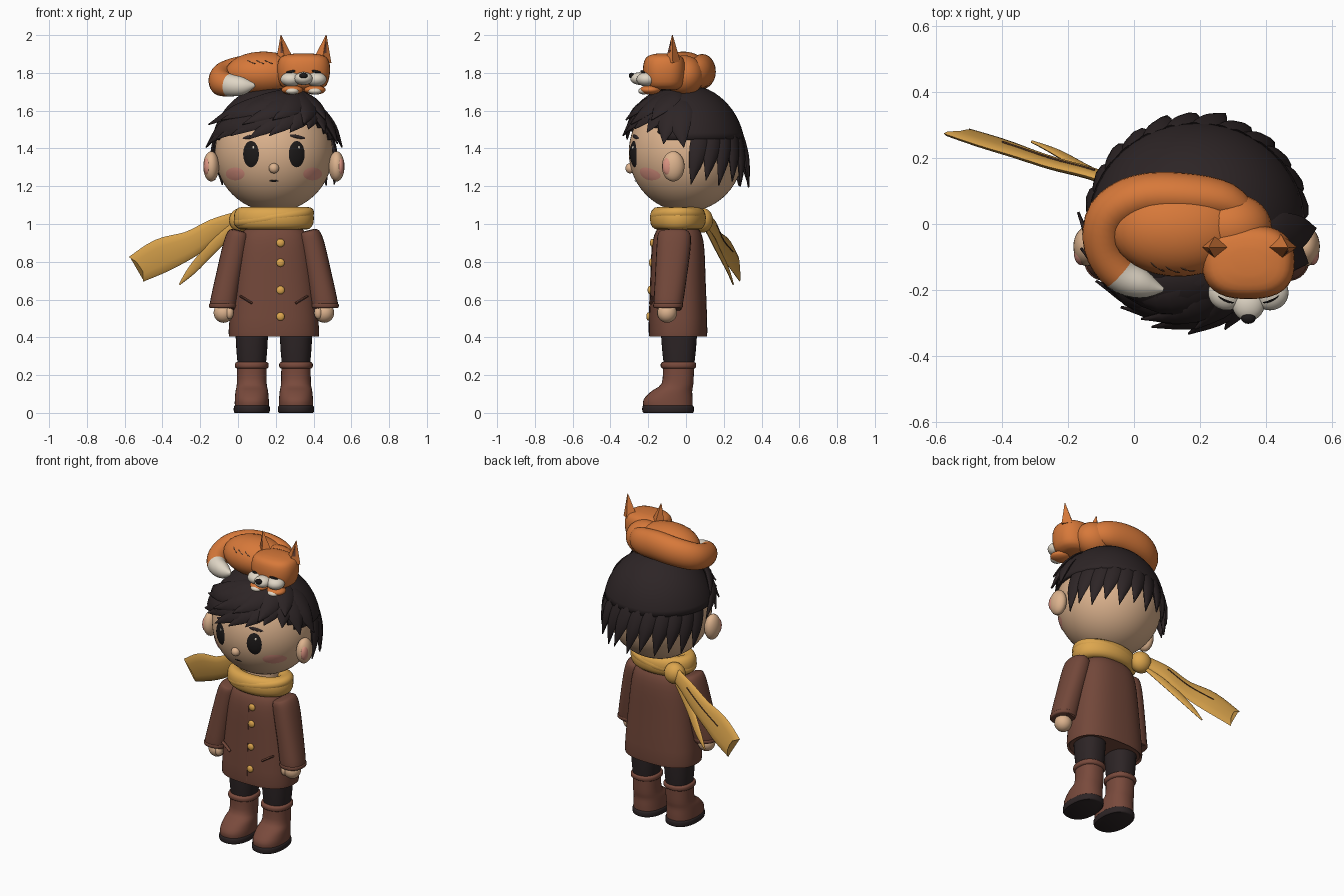
import bpy, bmesh, math
from mathutils import Vector, Matrix

cube = bpy.data.objects.get("Cube")
if cube:
    bpy.data.objects.remove(cube, do_unlink=True)

CX = 0.19                       # the figure's own middle
HEAD = Vector((CX, 0, 1.38))
HEAD_R = (0.312, 0.303, 0.315)
made = []


def material(name, r, g, b):
    m = bpy.data.materials.new(name)
    m.use_nodes = True
    m.diffuse_color = (r, g, b, 1)
    bsdf = m.node_tree.nodes["Principled BSDF"]
    bsdf.inputs["Base Color"].default_value = (r, g, b, 1)
    bsdf.inputs["Roughness"].default_value = 0.8
    return m


SKIN = material("skin", .72, .45, .27)
HAIR = material("charcoal hair", .026, .018, .019)
COAT = material("coat brown", .17, .064, .042)
BOOT = material("boot brown", .19, .068, .045)
FUR = material("fox orange", .68, .19, .042)
SCARF = material("mustard", .72, .38, .075)
CREAM = material("cream", .74, .67, .56)
PINK = material("blush pink", .7, .29, .22)
DARK = material("dark brown", .1, .045, .022)
BLACK = material("black", .012, .01, .01)


def finish(name, bm, *mats):
    bmesh.ops.recalc_face_normals(bm, faces=bm.faces)
    me = bpy.data.meshes.new(name)
    bm.to_mesh(me)
    bm.free()
    for m in mats:
        me.materials.append(m)
    ob = bpy.data.objects.new(name, me)
    bpy.context.collection.objects.link(ob)
    made.append(ob)
    return ob


def ball(name, centre, radii, mat, seg=28):
    bm = bmesh.new()
    mx = Matrix.Translation(centre) @ Matrix.Diagonal((*radii, 1))
    bmesh.ops.create_uvsphere(bm, u_segments=seg, v_segments=seg // 2, radius=1, matrix=mx)
    return finish(name, bm, mat)


def spline(rows, sub, closed):
    n, out = len(rows), []
    for i in range(n if closed else n - 1):
        a, b, c, d = [rows[j % n] if closed else rows[min(max(j, 0), n - 1)]
                      for j in (i - 1, i, i + 1, i + 2)]
        for k in range(sub):
            t = k / sub
            out.append([q + .5 * t * (r - p + t * (2*p - 5*q + 4*r - s + t * (3*(q - r) + s - p)))
                        for p, q, r, s in zip(a, b, c, d)])
    return out if closed else out + [rows[-1]]


def sweep(name, rows, mat, normal=(0, -1, 0), sub=4, seg=16, power=2.0,
          flat=False, closed=False, notch=0, tip=None, tip_from=1):
    """Loft rows of (x, y, z, half width, half thickness); normal may follow the point."""
    rows = spline(rows, sub, closed)
    pts = [Vector(r[:3]) for r in rows]
    n, bm, rings = len(rows), bmesh.new(), []
    for i, (p, r) in enumerate(zip(pts, rows)):
        nxt = pts[(i + 1) % n] if closed else pts[min(i + 1, n - 1)]
        prv = pts[i - 1] if closed else pts[max(i - 1, 0)]
        tan = Vector((0, 0, 1)) if flat else (nxt - prv).normalized()
        nor = Vector(normal(p) if callable(normal) else normal)
        nor = (nor - tan * nor.dot(tan)).normalized()
        side, ring = tan.cross(nor), []
        for k in range(seg):
            c, s = math.cos(math.tau * k / seg), math.sin(math.tau * k / seg)
            u = math.copysign(abs(c) ** (2 / power), c)
            v = math.copysign(abs(s) ** (2 / power), s)
            q = p + side * u * max(r[3], .001) + nor * v * max(r[4], .001)
            if i == n - 1:
                q -= tan * notch * (1 - abs(u))
            ring.append(bm.verts.new(q))
        rings.append(ring)
    for i in range(n if closed else n - 1):
        a, b = rings[i], rings[(i + 1) % n]
        for k in range(seg):
            f = bm.faces.new((a[k], a[(k + 1) % seg], b[(k + 1) % seg], b[k]))
            f.material_index = int(tip is not None and i / n > tip_from)
    if not closed:
        bm.faces.new(rings[0])
        bm.faces.new(rings[-1]).material_index = int(tip is not None)
    return finish(name, bm, *([mat, tip] if tip else [mat]))


def loft(name, x, y, sections, mat, power=2.3, seg=32):
    """Stack of level sections (z, y shift, half width, half depth)."""
    return sweep(name, [(x, y + dy, z, w, d) for z, dy, w, d in sections], mat,
                 sub=3, seg=seg, power=power, flat=True)


def patch(name, centre, radii, x, z, rx, rz, mat, tilt=0, dome=.002, seg=20):
    """Thin painted oval lying on the front of an ellipsoid."""
    bm, rings = bmesh.new(), []
    for j in range(5):
        ring = []
        for k in range(seg):
            a, f = math.tau * k / seg, max(j / 4, .02)
            u, v = rx * f * math.cos(a), rz * f * math.sin(a)
            px = x + u * math.cos(tilt) - v * math.sin(tilt)
            pz = z + u * math.sin(tilt) + v * math.cos(tilt)
            d = 1 - ((px - centre[0]) / radii[0]) ** 2 - ((pz - centre[2]) / radii[2]) ** 2
            py = centre[1] - radii[1] * math.sqrt(max(d, 0)) - .003 - dome * math.sqrt(1 - f * f)
            ring.append(bm.verts.new((px, py, pz)))
        rings.append(ring)
    bm.faces.new(rings[0])
    for a, b in zip(rings, rings[1:]):
        for k in range(seg):
            bm.faces.new((a[k], a[(k + 1) % seg], b[(k + 1) % seg], b[k]))
    return finish(name, bm, mat)


# Head and face
ball("head", HEAD, HEAD_R, SKIN, 56)
ball("nose", (CX, -.296, 1.295), (.027, .025, .027), SKIN)
patch("mouth", HEAD, HEAD_R, CX, 1.228, .026, .005, BLACK)
for s in (-1, 1):
    patch("eye", HEAD, HEAD_R, CX + s * .121, 1.37, .042, .07, BLACK, dome=.008)
    patch("eye_glint", HEAD, HEAD_R, CX + s * .121 + .012, 1.405, .008, .011, CREAM, dome=.009)
    patch("eyebrow", HEAD, HEAD_R, CX + s * .125, 1.462, .042, .009, HAIR, tilt=-s * .2, dome=.005)
    patch("cheek_blush", HEAD, HEAD_R, CX + s * .205, 1.265, .05, .034, PINK)
    ball("ear", (CX + s * .332, -.068, 1.305), (.042, .06, .08), SKIN)
    ball("inner_ear", (CX + s * .35, -.09, 1.305), (.022, .035, .05), PINK)

# Hair cap, trimmed higher over the forehead
bm = bmesh.new()
bmesh.ops.create_uvsphere(bm, u_segments=48, v_segments=32, radius=1,
                          matrix=Matrix.Translation(HEAD) @ Matrix.Diagonal((.335, .315, .358, 1)))
low = [v for v in bm.verts if v.co.z < 1.42 + max(0, min(.15, -.1 - v.co.y))]
bmesh.ops.delete(bm, geom=low, context='VERTS')
cap = finish("hair_cap", bm, HAIR)
cap.modifiers.new("thickness", 'SOLIDIFY').thickness = .02


def lock(name, a0, e0, a1, e1, r0, r1, width, thick=.018):
    rows = []
    for t, w in ((0, .6), (.3, 1), (.65, .75), (1, .03)):
        a, e = math.radians(a0 + (a1 - a0) * t), math.radians(e0 + (e1 - e0) * t)
        r = r0 + (r1 - r0) * t ** 2.5
        rows.append((CX + r * math.sin(a) * math.cos(e), -.95 * r * math.cos(a) * math.cos(e),
                     HEAD.z + r * math.sin(e), width * w, thick * min(1, w + .2)))
    return sweep(name, rows, HAIR, normal=lambda p: p - HEAD, seg=8)


for i in range(12):             # back and sides, kicking outward at the tips
    a = 102 + i * 156 / 11
    lock("back_lock", a + 6, 26, a - 7, -28 + 4 * (i % 2), .315, .398 - .035 * abs(i - 5.5) / 5.5, .05)
for i in range(11):             # fringe swept from a parting
    a = -92 + i * 18.4
    drop = 4 if abs(a) > 70 else 17 if a > 10 else 11
    lock("fringe_lock", 46 + a * .35, 58, a - 4, drop + 3 * (i % 2), .335, .362, .07)
for i in range(6):              # upper fringe layer, lifted off the head
    a = -75 + i * 28
    lock("crown_lock", 48 + a * .3, 64, a - 10, 23 + 4 * (i % 2), .35, .376, .066)

# Coat
loft("coat", CX, -.042, [(.415, 0, .225, .143), (.428, 0, .24, .155), (.7, 0, .215, .146),
                         (.88, 0, .192, .138), (.96, 0, .165, .118), (1.0, 0, .1, .08)],
     COAT, power=2.5, seg=48)
sweep("coat_placket", [(.2, -.196, .425, .004, .003), (.2, -.187, .7, .004, .003),
                       (.2, -.178, .9, .004, .003)], COAT, seg=8)
for z in (.9, .795, .65, .51):
    ball("button", (.225, -.199 + (z - .5) * .05, z), (.022, .012, .022), SCARF, 16)
for s in (-1, 1):
    sweep("pocket", [(CX + s * .18, -.172, .62, .006, .012), (CX + s * .115, -.186, .58, .006, .012)],
          COAT, seg=8)
    sweep("sleeve", [(CX + s * x, y, z, w, d) for x, y, z, w, d in (
        (.182, -.063, .965, .035, .06), (.186, -.063, .95, .056, .084), (.202, -.065, .89, .066, .09),
        (.24, -.08, .72, .068, .084), (.27, -.095, .57, .07, .076), (.272, -.096, .56, .06, .066))],
        COAT, seg=24, power=2.3)
    loft("sleeve_cuff", CX + s * .27, -.095, [(.555, 0, .066, .072), (.56, 0, .073, .078),
                                             (.575, 0, .073, .078), (.58, 0, .066, .072)], COAT)
    ball("hand", (CX + s * .267, -.1, .53), (.052, .052, .053), SKIN)
    ball("thumb", (CX + s * .235, -.13, .53), (.022, .024, .034), SKIN, 16)

    # Legs and boots
    x = CX + s * .117
    loft("trouser_leg", x, -.037, [(.25, 0, .074, .08), (.34, 0, .082, .09), (.46, 0, .088, .098)], HAIR)
    loft("boot", x, -.04, [(.03, -.055, .09, .13), (.07, -.055, .09, .13), (.115, -.035, .086, .108),
                           (.155, -.005, .079, .084), (.24, 0, .078, .083)], BOOT)
    loft("boot_sole", x, -.04, [(0, -.055, .09, .13), (.008, -.055, .095, .136),
                                (.032, -.055, .095, .136), (.04, -.055, .088, .128)], HAIR)
    loft("boot_cuff", x, -.04, [(.234, 0, .078, .082), (.242, 0, .088, .093),
                                (.262, 0, .088, .093), (.27, 0, .078, .082)], BOOT)
    sweep("boot_crease", [(x - .045, -.112, .15, .006, .006), (x, -.128, .145, .007, .007),
                          (x + .045, -.112, .15, .006, .006)], BOOT, seg=8)

# Scarf: one broad wrap with a crossing fold, a knot and two tails
loft("neck", CX, -.02, [(.95, 0, .1, .08), (1.12, 0, .1, .08)], SKIN)
for name, z, rx, ry, tilt, w, t in (("scarf_wrap", 1.03, .168, .104, 0, .06, .044),
                                    ("scarf_fold", 1.035, .175, .111, .025, .03, .038)):
    ring = [(CX + rx * math.cos(a), -.043 + ry * math.sin(a), z + tilt * math.cos(a), w, t)
            for a in (math.tau * k / 12 for k in range(12))]
    sweep(name, ring, SCARF, normal=lambda p: (p.x - CX, p.y + .043, 0), closed=True, power=2.3)
ball("scarf_knot", (.02, .085, 1.02), (.066, .058, .066), SCARF)
tail = [(.01, .1, 1.03, .04, .018), (-.12, .15, .975, .055, .016), (-.25, .185, .895, .07, .016),
        (-.4, .235, .835, .09, .016), (-.54, .28, .76, .076, .014)]
sweep("scarf_tail", tail, SCARF, normal=(0, -1, -.08), seg=12, notch=.05)
for off in (-.018, .018):
    sweep("scarf_stripe", [(x, y + .014, z + off, .003, .004) for x, y, z, w, t in tail[1:-1]],
          DARK, seg=6)
sweep("scarf_short_tail", [(0, .1, 1.0, .03, .012), (-.14, .165, .87, .03, .01),
                           (-.24, .22, .76, .024, .008), (-.31, .25, .68, .004, .004)],
      SCARF, seg=12)

# Sleeping fox: body and curled tail
BODY, BODY_R = (.135, -.015, 1.795), (.205, .145, .118)
ball("fox_body", BODY, BODY_R, FUR, 36)
ball("fox_shoulders", (.29, -.01, 1.785), (.128, .105, .108), FUR)
sweep("fox_tail", [(.36, .01, 1.79, .03, .04), (.28, .065, 1.8, .06, .08), (.15, .085, 1.81, .07, .09),
                   (.015, .08, 1.8, .07, .088), (-.075, .025, 1.775, .068, .082),
                   (-.09, -.07, 1.75, .062, .072), (-.045, -.15, 1.735, .055, .06),
                   (.03, -.185, 1.73, .042, .046), (.09, -.2, 1.735, .006, .008)],
      FUR, normal=(0, 0, 1), seg=24, tip=CREAM, tip_from=.7)
for i in range(6):
    patch("fur_mark", BODY, BODY_R, .06 + i * .023, 1.862 - .01 * (i % 2), .012, .003, DARK,
          tilt=-.5 + .2 * (i % 2))

# Fox head, squarer than a ball, and paws
FX = .347
loft("fox_head", FX, -.115, [(1.712, 0, .08, .07), (1.735, 0, .122, .1), (1.8, 0, .14, .113),
                             (1.86, 0, .135, .107), (1.89, 0, .11, .085), (1.902, 0, .05, .04)],
     FUR, power=2.5)
ball("fox_muzzle", (FX, -.24, 1.77), (.05, .055, .034), CREAM)
ball("fox_nose", (FX, -.286, 1.785), (.022, .017, .016), BLACK, 16)
for s in (-1, 1):
    ball("fox_cheek", (FX + s * .066, -.208, 1.766), (.056, .054, .038), CREAM)
    patch("fox_closed_eye", (FX, -.115, 1.8), (.15, .126, .12), FX + s * .068, 1.806, .026, .007, BLACK,
          tilt=-s * .2, dome=.006)
    ball("fox_paw", (FX + s * .06, -.19, 1.71), (.057, .055, .025), FUR)
    ball("fox_toes", (FX + s * .06, -.223, 1.704), (.036, .03, .018), CREAM, 20)
    for name, dy, k, top, mat in (("fox_ear", 0, 1, 2.0, FUR), ("fox_inner_ear", -.016, .5, 1.965, COAT)):
        sweep(name, [(FX + s * .098, -.07 + dy, 1.86, .05 * k, .04 * k),
                     (FX + s * .12, -.072 + dy * .6, top, .002, .002)], mat, sub=1, seg=4)

# Smooth shading that keeps hard edges
bpy.ops.object.select_all(action='DESELECT')
for ob in made:
    ob.select_set(True)
bpy.context.view_layer.objects.active = made[0]
bpy.ops.object.shade_smooth_by_angle(angle=math.radians(40))
